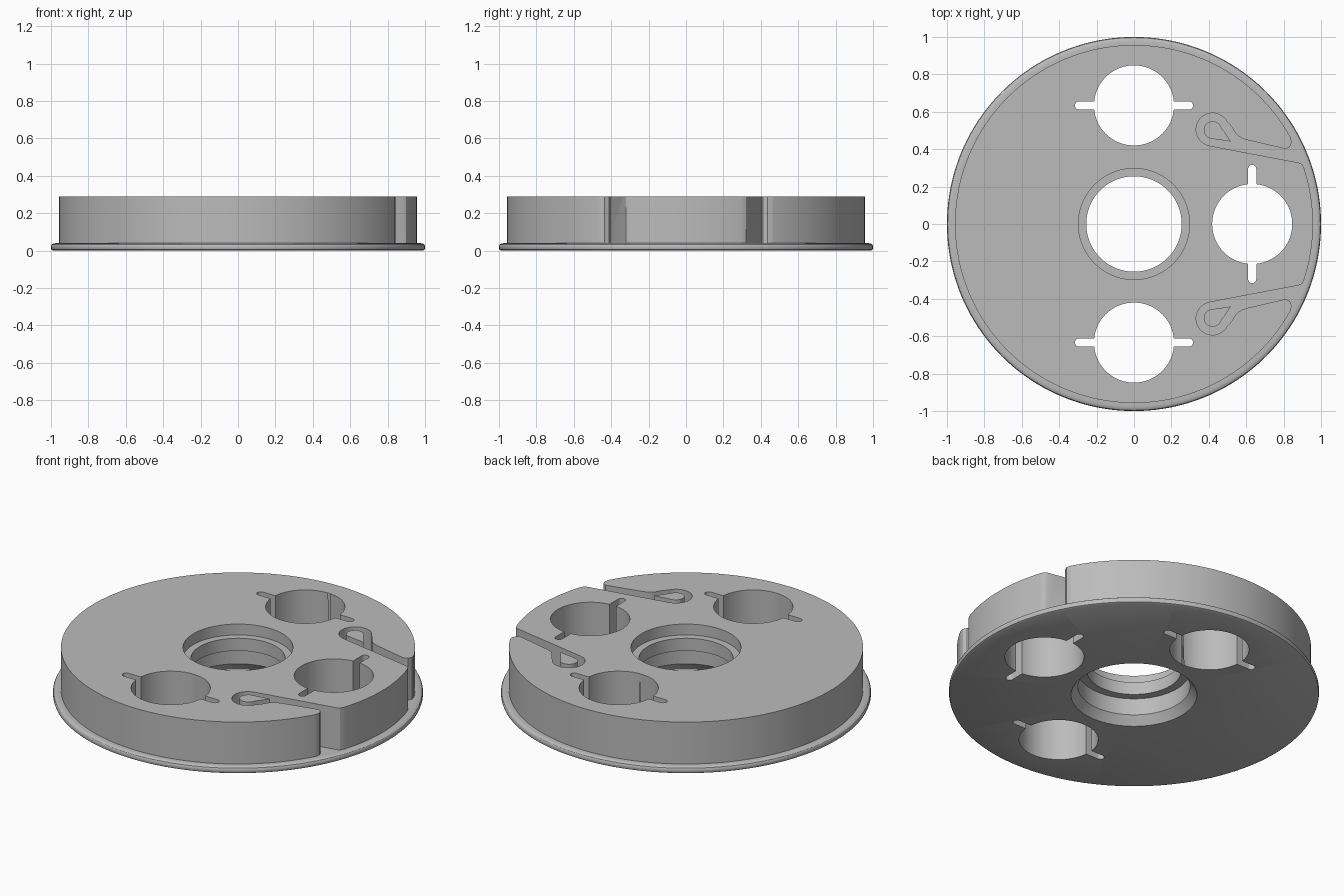
import bpy, bmesh
from math import cos, sin, pi, radians

if "Cube" in bpy.data.objects:
    bpy.data.objects.remove(bpy.data.objects["Cube"])

TOP, FLANGE = 0.29, 0.04

gray = bpy.data.materials.new("plain gray")
gray.use_nodes = True
COLOR = (0.5, 0.5, 0.5, 1)
gray.diffuse_color = COLOR
gray.node_tree.nodes["Principled BSDF"].inputs["Base Color"].default_value = COLOR


def finish(name, bm):
    bmesh.ops.recalc_face_normals(bm, faces=bm.faces)
    mesh = bpy.data.meshes.new(name)
    bm.to_mesh(mesh)
    bm.free()
    mesh.materials.append(gray)
    obj = bpy.data.objects.new(name, mesh)
    bpy.context.collection.objects.link(obj)
    return obj


def lathe(name, profile, steps=160):
    # Closed ring from a closed radius/height profile
    bm = bmesh.new()
    rings = [[bm.verts.new((r * cos(2 * pi * i / steps), r * sin(2 * pi * i / steps), z))
              for r, z in profile] for i in range(steps)]
    n = len(profile)
    for i in range(steps):
        a, b = rings[i], rings[(i + 1) % steps]
        for j in range(n):
            k = (j + 1) % n
            bm.faces.new((a[j], b[j], b[k], a[k]))
    return finish(name, bm)


def prism(name, outline, z0, z1):
    bm = bmesh.new()
    face = bm.faces.new([bm.verts.new((x, y, z0)) for x, y in outline])
    ext = bmesh.ops.extrude_face_region(bm, geom=[face])["geom"]
    bmesh.ops.translate(bm, vec=(0, 0, z1 - z0),
                        verts=[v for v in ext if isinstance(v, bmesh.types.BMVert)])
    return finish(name, bm)


def arc(cx, cy, r, start, end, steps):
    return [(cx + r * cos(radians(start + (end - start) * i / steps)),
             cy + r * sin(radians(start + (end - start) * i / steps)))
            for i in range(steps + 1)]


def cut(target, cutter):
    mod = target.modifiers.new("cut", "BOOLEAN")
    mod.operation = "DIFFERENCE"
    mod.solver = "EXACT"
    mod.object = cutter
    bpy.context.view_layer.objects.active = target
    bpy.ops.object.modifier_apply(modifier=mod.name)
    bpy.data.objects.remove(cutter)


def smooth(obj):
    bpy.ops.object.select_all(action="DESELECT")
    obj.select_set(True)
    bpy.context.view_layer.objects.active = obj
    bpy.ops.object.shade_smooth_by_angle(angle=radians(30))


# Disc with rounded flange and stepped centre bore
body = lathe("disc_body", [
    (0.34, 0), (0.988, 0), (0.997, 0.005), (1, 0.014), (1, 0.025), (0.996, 0.033),
    (0.988, 0.038), (0.977, FLANGE), (0.957, FLANGE), (0.957, TOP), (0.297, TOP),
    (0.297, 0.225), (0.255, 0.225), (0.255, 0.15), (0.303, 0.15), (0.303, 0.05)])

# Three through holes, each with a pair of round-ended key slots
R, HALF, REACH = 0.214, 0.022, 0.316
side = (R * R - HALF * HALF) ** 0.5
edge = math_edge = 5.9
keyhole = (arc(0, 0, R, edge, 180 - edge, 48)
           + arc(-REACH + HALF, 0, HALF, 90, 270, 10)
           + arc(0, 0, R, 180 + edge, 360 - edge, 48)
           + arc(REACH - HALF, 0, HALF, -90, 90, 10))
for cx, cy, turned in ((0, 0.634, False), (0, -0.634, False), (0.632, 0, True)):
    outline = [(cx + (y if turned else x), cy + (x if turned else y)) for x, y in keyhole]
    cut(body, prism("hole_cutter", outline, -0.1, TOP + 0.1))

# Looped grooves, open at the rim, each around a teardrop post
groove = arc(0.42, 0.505, 0.088, 28, 258, 30) + [
    (0.885, 0.327), (0.898, 0.32), (0.908, 0.302), (0.96, 0.29), (0.9, 0.47),
    (0.838, 0.463), (0.843, 0.435), (0.833, 0.413), (0.815, 0.403), (0.795, 0.405),
    (0.605, 0.449), (0.58, 0.457), (0.559, 0.469), (0.541, 0.488), (0.521, 0.521)]
teardrop = arc(0.42, 0.503, 0.047, 22, 258, 24) + [(0.519, 0.441)]
posts = []
for name, s in (("back", 1), ("front", -1)):
    cut(body, prism("groove_cutter", [(x, s * y) for x, y in groove], FLANGE, TOP + 0.1))
    posts.append(prism(name + "_teardrop_post", [(x, s * y) for x, y in teardrop],
                       FLANGE - 0.01, TOP))

for obj in [body] + posts:
    smooth(obj)
